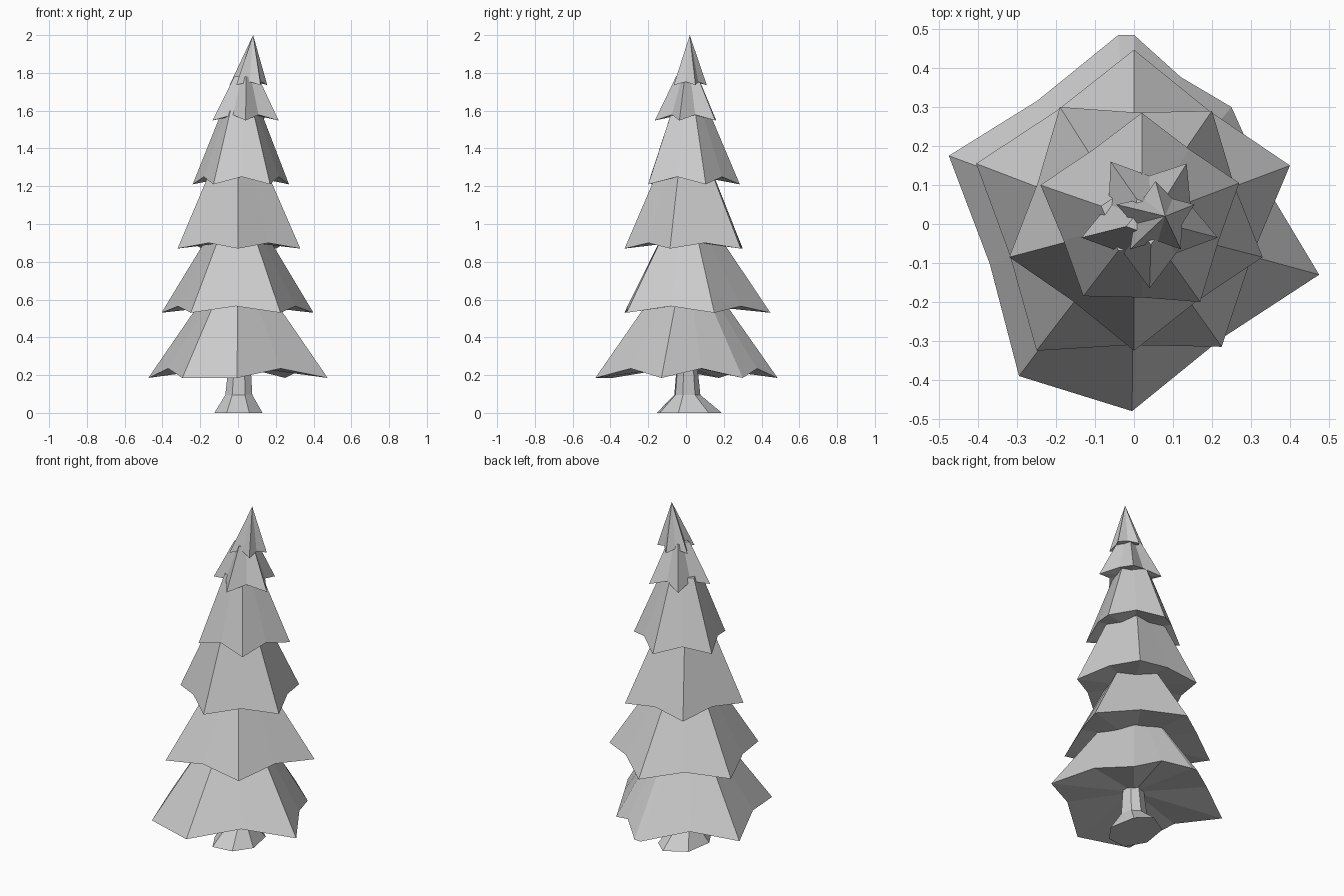
import bpy
import bmesh
from mathutils import Vector

default_cube = bpy.data.objects.get("Cube")
if default_cube:
    bpy.data.objects.remove(default_cube, do_unlink=True)

material = bpy.data.materials.new("plain grey")
material.use_nodes = True
grey = (0.6, 0.6, 0.6, 1.0)
material.diffuse_color = grey
material.node_tree.nodes["Principled BSDF"].inputs["Base Color"].default_value = grey


def finish(bm, name):
    """Turn a bmesh into a flat shaded object."""
    bmesh.ops.recalc_face_normals(bm, faces=bm.faces)
    mesh = bpy.data.meshes.new(name)
    bm.to_mesh(mesh)
    bm.free()
    mesh.materials.append(material)
    obj = bpy.data.objects.new(name, mesh)
    bpy.context.collection.objects.link(obj)
    return obj


def bridge(bm, lower, upper):
    """Join two equal rings of vertices with quads."""
    for i in range(len(lower)):
        j = (i + 1) % len(lower)
        bm.faces.new((lower[i], lower[j], upper[j], upper[i]))


def fan(bm, ring, centre):
    """Join a ring of vertices to one point with triangles."""
    tip = bm.verts.new(centre)
    for i, vert in enumerate(ring):
        bm.faces.new((vert, ring[(i + 1) % len(ring)], tip))


def branch_tier(name, tips, z, lift, pull, centre, top_z, shrink, straight=()):
    """A drooping skirt with low tips and raised notches halfway between them."""
    centre = Vector(centre)
    rim = []
    for i, tip in enumerate(tips):
        tip = Vector(tip)
        following = Vector(tips[(i + 1) % len(tips)])
        rim.append((*tip, z))
        if i not in straight:
            notch = centre + ((tip + following) / 2 - centre) * pull
            rim.append((*notch, z + lift))
    bm = bmesh.new()
    lower = [bm.verts.new(p) for p in rim]
    if shrink > 0:
        upper = []
        for x, y, _ in rim:
            spot = centre + (Vector((x, y)) - centre) * shrink
            upper.append(bm.verts.new((*spot, top_z)))
        bridge(bm, lower, upper)
        bm.faces.new(upper)
    else:
        fan(bm, lower, (*centre, top_z))
    fan(bm, lower, (*centre, z + lift * 1.3))
    return finish(bm, name)


# Branch tiers from the ground up, tips listed counterclockwise
branch_tier("bottom_branches",
            [(.475, -.13), (.25, .3), (0, .485), (-.04, .485),
             (-.475, .175), (-.295, -.39), (-.005, -.48)],
            z=.185, lift=.05, pull=.96, centre=(0, 0), top_z=.62, shrink=.37,
            straight=(2, 5))
branch_tier("low_branches",
            [(.4, .15), (0, .447), (-.405, .155), (-.25, -.325), (.225, -.315)],
            z=.53, lift=.035, pull=.97, centre=(0, 0), top_z=.93, shrink=.4)
branch_tier("middle_branches",
            [(.33, -.085), (.2, .29), (-.19, .3), (-.32, -.085), (0, -.325)],
            z=.87, lift=.03, pull=.97, centre=(0, 0), top_z=1.28, shrink=.46)
branch_tier("upper_branches",
            [(.27, .105), (.02, .285), (-.24, .1), (-.13, -.185), (.17, -.2)],
            z=1.21, lift=.04, pull=.98, centre=(.02, .01), top_z=1.6, shrink=.4)
branch_tier("high_branches",
            [(.215, -.035), (.135, .155), (-.06, .16), (-.135, -.035), (.04, -.165)],
            z=1.548, lift=.03, pull=.77, centre=(.045, .01), top_z=1.78, shrink=.36)
branch_tier("treetop",
            [(.155, .05), (.055, .11), (-.045, .05), (-.01, -.065), (.12, -.065)],
            z=1.735, lift=.018, pull=.75, centre=(.08, .02), top_z=2, shrink=0)

# Trunk with a flared root foot
foot = [(.13, -.04), (.1, .12), (.02, .19), (-.1, .12), (-.125, -.04),
        (-.06, -.155), (.06, -.14)]
bm = bmesh.new()
rings = []
for z, scale_x, scale_y in ((0, 1, 1), (.095, .56, .4), (.28, .44, .3)):
    rings.append([bm.verts.new((x * scale_x + z * .03, y * scale_y, z)) for x, y in foot])
for lower, upper in zip(rings, rings[1:]):
    bridge(bm, lower, upper)
bm.faces.new(rings[0])
bm.faces.new(rings[-1])
finish(bm, "trunk")
